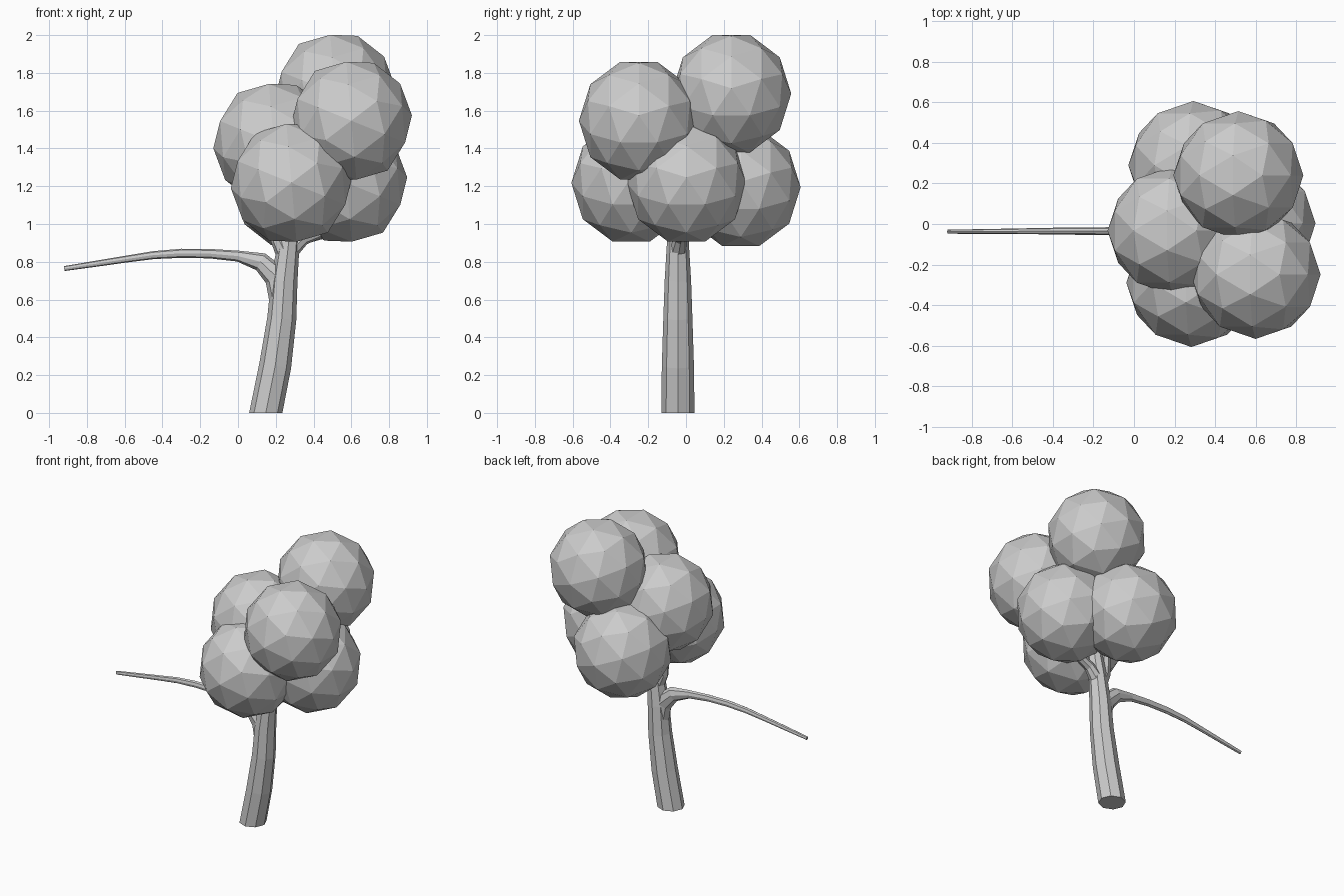
import bpy, bmesh
from math import radians, sin, cos, pi
from mathutils import Vector, Matrix

if "Cube" in bpy.data.objects:
    bpy.data.objects.remove(bpy.data.objects["Cube"])


def tube(name, points, sides=8, squash=1.0):
    """Tapered limb through (x, y, z, radius) points, curving in the xz plane."""
    bm = bmesh.new()
    pos = [Vector(p[:3]) for p in points]
    across = Vector((0, 1, 0))
    rings = []
    for i, p in enumerate(points):
        tangent = (pos[min(i + 1, len(pos) - 1)] - pos[max(i - 1, 0)]).normalized()
        if i == 0 and p[2] == 0:
            tangent = Vector((0, 0, 1))      # keep the foot flat on the ground
        normal = across.cross(tangent).normalized()
        ring = []
        for k in range(sides):
            a = 2 * pi * k / sides
            ring.append(bm.verts.new(pos[i] + p[3] * (cos(a) * normal + sin(a) * squash * across)))
        rings.append(ring)
    for lo, hi in zip(rings, rings[1:]):
        for k in range(sides):
            n = (k + 1) % sides
            bm.faces.new((lo[k], lo[n], hi[n], hi[k]))
    bm.faces.new(rings[0][::-1])
    bm.faces.new(rings[-1])
    bmesh.ops.recalc_face_normals(bm, faces=bm.faces)
    mesh = bpy.data.meshes.new(name)
    bm.to_mesh(mesh)
    bm.free()
    obj = bpy.data.objects.new(name, mesh)
    bpy.context.collection.objects.link(obj)
    return obj


def leaf_ball(name, centre):
    """Faceted foliage clump, poles along x and slightly tilted."""
    bm = bmesh.new()
    turn = Matrix.Rotation(radians(85), 4, 'Y') @ Matrix.Rotation(pi, 4, 'Z')
    size = Matrix.Diagonal((0.322, 0.317, 0.329, 1))
    bmesh.ops.create_icosphere(bm, subdivisions=2, radius=1,
                               matrix=Matrix.Translation(centre) @ size @ turn)
    mesh = bpy.data.meshes.new(name)
    bm.to_mesh(mesh)
    bm.free()
    bpy.context.collection.objects.link(bpy.data.objects.new(name, mesh))


# Curved trunk
Y = -0.043
tube("trunk", [(0.147, Y, 0, 0.088), (0.197, Y, 0.25, 0.085), (0.232, Y, 0.5, 0.077),
               (0.245, Y, 0.7, 0.07), (0.268, Y, 0.9, 0.058), (0.30, Y, 1.1, 0.045)])

# Long bare branch drooping to the left, flared where it meets the trunk
tube("side_branch", [(0.235, Y, 0.60, 0.07), (0.205, -0.04, 0.72, 0.066), (0.12, -0.036, 0.80, 0.05),
                     (0.0, -0.035, 0.83, 0.029), (-0.15, -0.035, 0.843, 0.025),
                     (-0.30, -0.035, 0.845, 0.024), (-0.45, -0.035, 0.835, 0.021),
                     (-0.60, -0.036, 0.813, 0.018), (-0.75, -0.037, 0.79, 0.016),
                     (-0.92, -0.038, 0.764, 0.013)], squash=0.75)

# Short forks running up into the foliage
tube("right_fork", [(0.265, Y, 0.85, 0.05), (0.35, -0.03, 0.925, 0.035), (0.55, -0.01, 1.0, 0.025)])
tube("left_fork", [(0.26, Y, 0.83, 0.055), (0.22, Y, 0.91, 0.045), (0.19, Y, 1.2, 0.03)])

# Foliage clumps
clumps = {
    "foliage_top_back": (0.515, 0.24, 1.69),
    "foliage_top_front": (0.60, -0.25, 1.547),
    "foliage_left": (0.19, -0.033, 1.43),
    "foliage_low_front": (0.283, -0.29, 1.218),
    "foliage_low_back": (0.293, 0.29, 1.195),
    "foliage_low_right": (0.575, 0.003, 1.218),
}
for clump_name, spot in clumps.items():
    leaf_ball(clump_name, Vector(spot))
